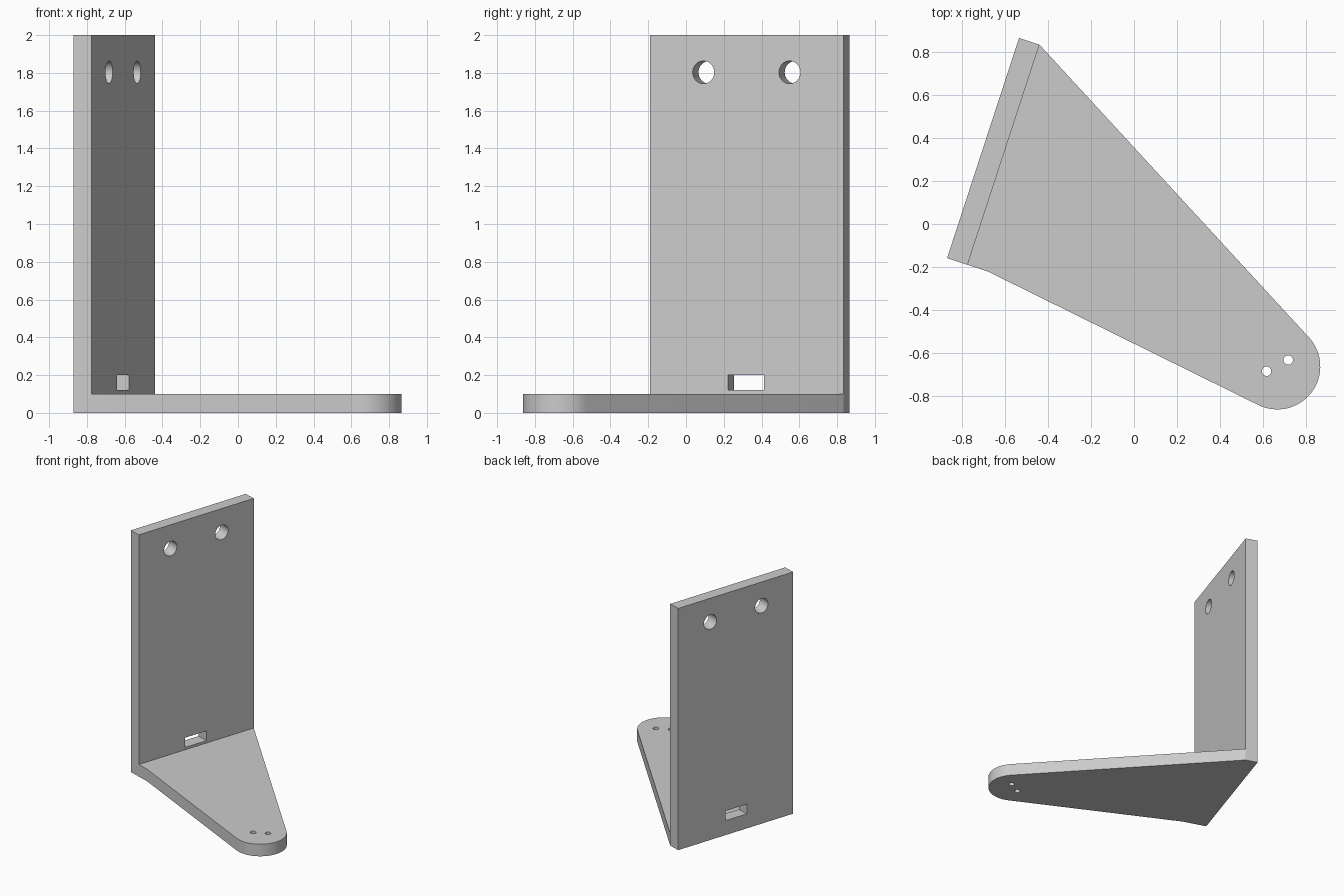
import bpy, bmesh, math
from mathutils import Vector, Matrix

if "Cube" in bpy.data.objects:
    bpy.data.objects.remove(bpy.data.objects["Cube"])

ANGLE = math.radians(18.1)
U = Vector((math.sin(ANGLE), math.cos(ANGLE)))      # along the wall
N = Vector((math.cos(ANGLE), -math.sin(ANGLE)))     # out of the wall's inner face
B = Vector((-0.775, -0.19))                         # inner wall corner, near end
LENGTH, THICK = 1.078, 0.10
C = B + U * LENGTH
A, D = B - N * THICK, C - N * THICK
TIP, RADIUS = Vector((0.667, -0.663)), 0.2


def prism(name, outline, z0, z1):
    """Extrude a flat outline between two heights."""
    bm = bmesh.new()
    face = bm.faces.new([bm.verts.new((x, y, z0)) for x, y in outline])
    ext = bmesh.ops.extrude_face_region(bm, geom=[face])
    bmesh.ops.translate(bm, vec=(0, 0, z1 - z0),
                        verts=[v for v in ext['geom'] if isinstance(v, bmesh.types.BMVert)])
    bmesh.ops.recalc_face_normals(bm, faces=bm.faces)
    mesh = bpy.data.meshes.new(name)
    bm.to_mesh(mesh)
    bm.free()
    ob = bpy.data.objects.new(name, mesh)
    bpy.context.collection.objects.link(ob)
    return ob


def circle(r, steps):
    return [(r * math.cos(i * math.tau / steps), r * math.sin(i * math.tau / steps)) for i in range(steps)]


def tangent_angle(p, side):
    """Angle on the tip circle where the line from p touches it."""
    d = p - TIP
    return math.atan2(d.y, d.x) + side * math.acos(RADIUS / d.length)


def combine(target, other, operation):
    mod = target.modifiers.new(other.name, 'BOOLEAN')
    mod.operation, mod.solver, mod.object = operation, 'EXACT', other
    bpy.context.view_layer.objects.active = target
    bpy.ops.object.modifier_apply(modifier=mod.name)
    bpy.data.objects.remove(other)


# Tapered foot with a rounded tip
knee = B + N * 0.10
start = tangent_angle(knee, 1)
end = tangent_angle(C, -1)
while end < start:
    end += math.tau
while end - start > math.tau:
    end -= math.tau
arc = [TIP + RADIUS * Vector((math.cos(a), math.sin(a)))
       for a in (start + (end - start) * i / 32 for i in range(33))]
bracket = prism("bracket", [A, knee, *arc, C, D], 0, 0.10)

# Upright wall
combine(bracket, prism("wall", [A, B, C, D], 0, 2.0), 'UNION')

# Two screw holes in the tip
for x, y in ((0.617, -0.685), (0.718, -0.633)):
    cutter = prism("tip_hole", circle(0.022, 24), -0.1, 0.2)
    cutter.data.transform(Matrix.Translation((x, y, 0)))
    combine(bracket, cutter, 'DIFFERENCE')

# Mounting holes and cable slot through the wall
slot = [(-0.04, -0.10), (0.04, -0.10), (0.04, 0.10), (-0.04, 0.10)]
for t, z, outline in ((0.297, 1.803, circle(0.06, 40)),
                      (0.777, 1.803, circle(0.06, 40)),
                      (0.535, 0.16, slot)):
    cutter = prism("wall_hole", outline, -0.3, 0.2)
    p = B + U * t
    cutter.data.transform(Matrix.Translation((p.x, p.y, z))
                          @ Matrix.Rotation(-ANGLE, 4, 'Z') @ Matrix.Rotation(math.pi / 2, 4, 'Y'))
    combine(bracket, cutter, 'DIFFERENCE')

# Clean flat faces, smooth round walls, single colour
bm = bmesh.new()
bm.from_mesh(bracket.data)
bmesh.ops.remove_doubles(bm, verts=bm.verts, dist=1e-5)
bmesh.ops.dissolve_limit(bm, angle_limit=math.radians(0.5), verts=bm.verts, edges=bm.edges)
bm.to_mesh(bracket.data)
bm.free()
grey = bpy.data.materials.new("light grey")
grey.diffuse_color = (0.6, 0.6, 0.6, 1)
grey.use_nodes = True
grey.node_tree.nodes["Principled BSDF"].inputs["Base Color"].default_value = grey.diffuse_color
bracket.data.materials.clear()
bracket.data.materials.append(grey)
bracket.select_set(True)
bpy.context.view_layer.objects.active = bracket
bpy.ops.object.shade_smooth_by_angle(angle=math.radians(20))
